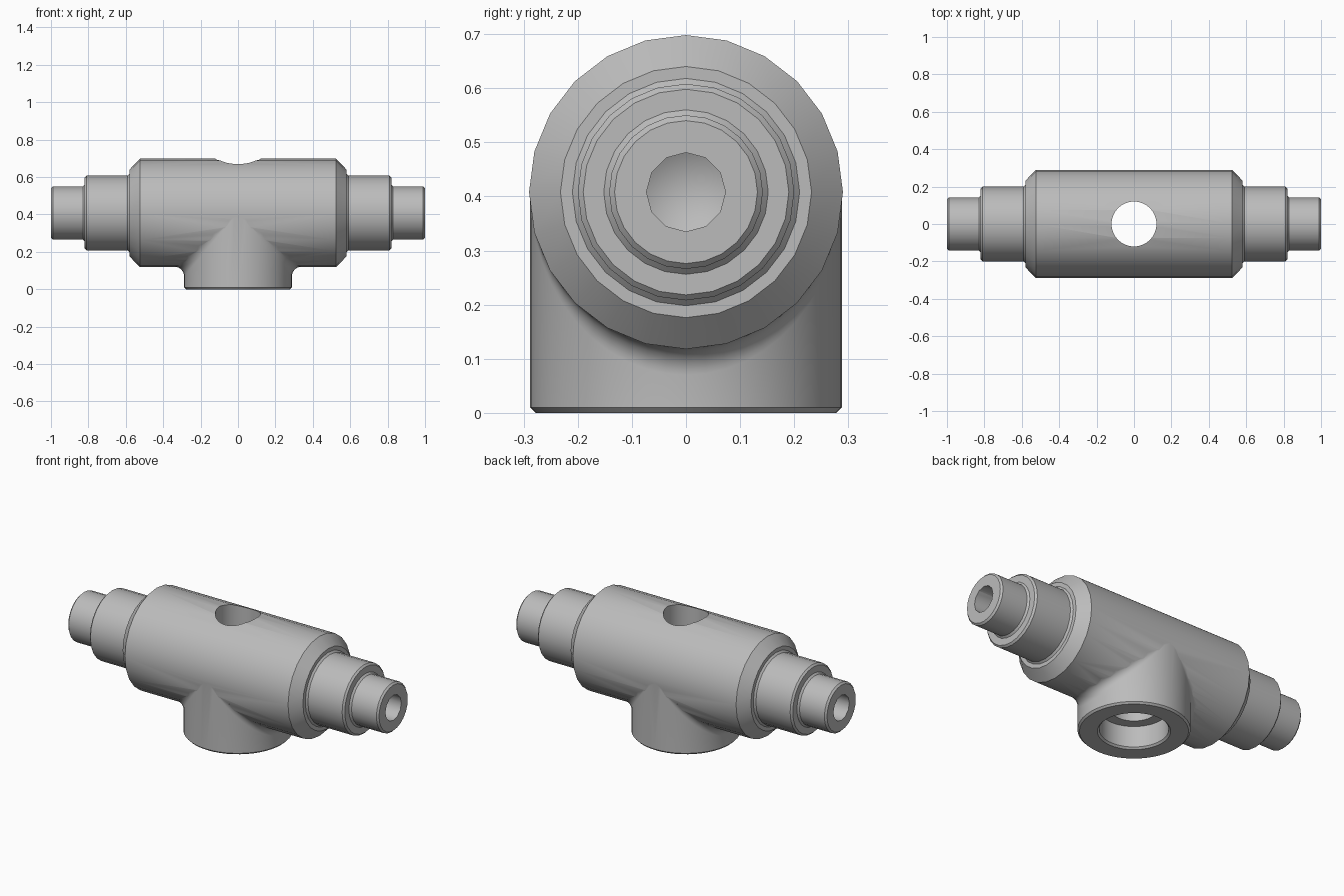
import bpy, bmesh, math
from mathutils import Vector

if "Cube" in bpy.data.objects:
    bpy.data.objects.remove(bpy.data.objects["Cube"], do_unlink=True)

AXIS = 0.408       # height of the horizontal axis
R = 0.288          # branch radius, almost equal to the body radius
FILLET = 0.05

metal = bpy.data.materials.new("plain_grey_metal")
metal.use_nodes = True
grey = (0.5, 0.5, 0.5, 1)
metal.diffuse_color = grey
metal.node_tree.nodes["Principled BSDF"].inputs["Base Color"].default_value = grey


def skin(name, rings, start, end):
    """Closed mesh through a list of rings, ended by fans to two points."""
    bm = bmesh.new()
    rows = [[bm.verts.new(p) for p in ring] for ring in rings]
    n = len(rows[0])
    tips = [bm.verts.new(start), bm.verts.new(end)]
    for i in range(n):
        j = (i + 1) % n
        bm.faces.new((tips[0], rows[0][j], rows[0][i]))
        bm.faces.new((tips[1], rows[-1][i], rows[-1][j]))
        for a, b in zip(rows, rows[1:]):
            bm.faces.new((a[i], a[j], b[j], b[i]))
    bmesh.ops.remove_doubles(bm, verts=bm.verts, dist=1e-5)
    bmesh.ops.dissolve_degenerate(bm, edges=bm.edges, dist=1e-6)
    bmesh.ops.recalc_face_normals(bm, faces=bm.faces)
    mesh = bpy.data.meshes.new(name)
    bm.to_mesh(mesh)
    bm.free()
    mesh.materials.append(metal)
    obj = bpy.data.objects.new(name, mesh)
    bpy.context.collection.objects.link(obj)
    return obj


def lathe(name, profile, sides, along_x):
    """Turn (position, radius) pairs about the body axis or the z axis."""
    def place(t, u, v):
        return (t, u, AXIS + v) if along_x else (u, v, t)
    angles = [2 * math.pi * i / sides for i in range(sides)]
    rings = [[place(t, r * math.sin(a), r * math.cos(a)) for a in angles]
             for t, r in profile[1:-1]]
    return skin(name, rings, place(profile[0][0], 0, 0), place(profile[-1][0], 0, 0))


def combine(target, tool, operation):
    mod = target.modifiers.new(operation.lower(), "BOOLEAN")
    mod.operation, mod.object, mod.solver = operation, tool, "EXACT"
    bpy.ops.object.select_all(action="DESELECT")
    bpy.context.view_layer.objects.active = target
    target.select_set(True)
    bpy.ops.object.modifier_apply(modifier=mod.name)
    bpy.data.objects.remove(tool, do_unlink=True)


# Turned body with chamfered shoulders, necks and tips, mirrored about x = 0
half = [(0.525, 0.29), (0.58, 0.232), (0.58, 0.21), (0.59, 0.2), (0.81, 0.2),
        (0.82, 0.19), (0.82, 0.152), (0.83, 0.142), (0.99, 0.142), (1, 0.132), (1, 0)]
profile = [(-x, r) for x, r in reversed(half)] + half
tee_body = lathe("tee_body", profile, 24, True)

# Downward branch blending into the body with a rolling fillet
SIDES, STEPS = 48, 6
angles = [2 * math.pi * i / SIDES for i in range(SIDES)]
rings = [[(r * math.cos(a), r * math.sin(a), z) for a in angles]
         for r, z in ((R - 0.01, 0), (R, 0.01))]
for step in range(STEPS + 1):
    ring = []
    for a in angles:
        c, s = math.cos(a), math.sin(a)
        out = Vector((c, s, 0))
        down = Vector((0, s, -abs(c)))
        centre = Vector(((R + FILLET) * c, (R + FILLET) * s, AXIS - (R + FILLET) * abs(c)))
        ring.append(centre - FILLET * out.lerp(down, step / STEPS).normalized())
    rings.append(ring)
branch = skin("branch", rings, (0, 0, 0), (0, 0, AXIS))
combine(tee_body, branch, "UNION")

# Vertical through hole with a chamfered counterbore underneath
port = lathe("port_cutter", [(-0.01, 0), (-0.01, 0.197), (0.01, 0.177), (0.13, 0.177),
                             (0.13, 0.12), (0.9, 0.12), (0.9, 0)], 48, False)
combine(tee_body, port, "DIFFERENCE")

# Blind drilled bores in both tips
for side in (-1, 1):
    bore = lathe("bore_cutter", [(side * 1.05, 0), (side * 1.05, 0.073),
                                 (side * 0.7, 0.073), (side * 0.66, 0)], 12, True)
    combine(tee_body, bore, "DIFFERENCE")

bpy.ops.object.shade_smooth_by_angle(angle=math.radians(35))
